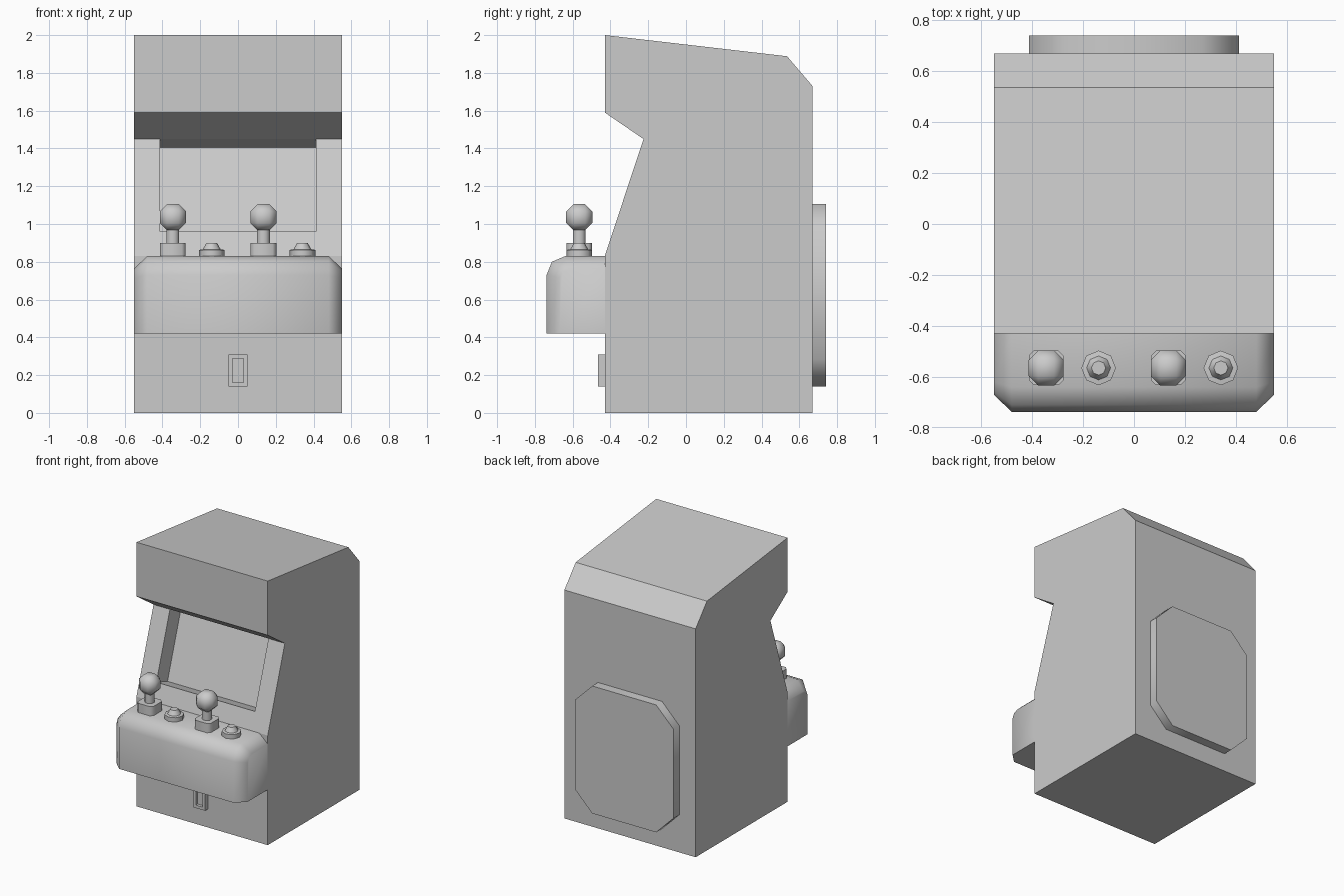
import bpy, bmesh
from math import cos, sin, pi, radians

if "Cube" in bpy.data.objects:
    bpy.data.objects.remove(bpy.data.objects["Cube"])


def finish(bm, name, smooth=False):
    bmesh.ops.recalc_face_normals(bm, faces=bm.faces)
    me = bpy.data.meshes.new(name)
    bm.to_mesh(me)
    bm.free()
    ob = bpy.data.objects.new(name, me)
    bpy.context.collection.objects.link(ob)
    if smooth:
        bpy.ops.object.select_all(action='DESELECT')
        bpy.context.view_layer.objects.active = ob
        ob.select_set(True)
        bpy.ops.object.shade_smooth_by_angle(angle=radians(50))
    return ob


def loft(name, rings, smooth=False):
    """Skin a list of equal-length closed rings and cap both ends."""
    bm = bmesh.new()
    vs = [[bm.verts.new(p) for p in r] for r in rings]
    for a, b in zip(vs, vs[1:]):
        for i in range(len(a)):
            j = (i + 1) % len(a)
            bm.faces.new((a[i], a[j], b[j], b[i]))
    bm.faces.new(vs[0])
    bm.faces.new(vs[-1])
    return finish(bm, name, smooth)


def lathe(name, x, y, profile, sides=8, turn=0.0):
    ang = [turn + 2 * pi * i / sides for i in range(sides)]
    return loft(name, [[(x + r * cos(a), y + r * sin(a), z) for a in ang]
                       for r, z in profile], True)


def chamfered(cx, cy, hx, hy, c):
    """Rectangle outline with cut corners."""
    pts = [(hx, c - hy), (hx, hy - c), (hx - c, hy), (c - hx, hy)]
    return [(cx + s * u, cy + s * v) for s in (1, -1) for u, v in pts]


# cabinet: side profile (y, z), with the screen recessed into the sloped front
W, S = 0.55, 0.413
prof = [(-0.43, 0), (0.67, 0), (0.67, 1.73), (0.535, 1.888), (-0.43, 2.0),
        (-0.43, 1.59), (-0.225, 1.45), (-0.43, 0.83)]
bm = bmesh.new()
L = [bm.verts.new((-W, y, z)) for y, z in prof]
R = [bm.verts.new((W, y, z)) for y, z in prof]
rec = [(-0.225, 1.45), (-0.387, 0.96), (-0.254, 0.916), (-0.092, 1.406)]
l = [bm.verts.new((-S, y, z)) for y, z in rec]
r = [bm.verts.new((S, y, z)) for y, z in rec]
bm.faces.new(L)
bm.faces.new(R)
for i in (0, 1, 2, 3, 4, 7):
    j = (i + 1) % 8
    bm.faces.new((L[i], L[j], R[j], R[i]))
bm.faces.new((L[5], L[6], l[0], r[0], R[6], R[5]))
bm.faces.new((L[6], L[7], R[7], R[6], r[0], r[1], l[1], l[0]))
for i in (1, 2, 3):
    j = (i + 1) % 4
    bm.faces.new((l[i], l[j], r[j], r[i]))
bm.faces.new(l)
bm.faces.new(r)
finish(bm, "cabinet")

# control panel: rounded front, cut-off ends
full = [(-0.43, 0.42), (-0.738, 0.42), (-0.738, 0.73), (-0.71, 0.80),
        (-0.64, 0.83), (-0.43, 0.83)]
end = [(-0.43, 0.42), (-0.67, 0.42), (-0.67, 0.715), (-0.655, 0.75),
       (-0.62, 0.765), (-0.43, 0.765)]
loft("control_panel", [[(x, y, z) for y, z in p] for x, p in
                       ((-W, end), (-0.48, full), (0.48, full), (W, end))], True)

# joysticks and buttons, one pair per player
Y = -0.565
for n, x in enumerate((-0.345, 0.135), 1):
    base = chamfered(x, Y, 0.068, 0.068, 0.02)
    loft(f"joystick_base_{n}", [[(u, v, z) for u, v in base] for z in (0.83, 0.90)], True)
    lathe(f"joystick_shaft_{n}", x, Y, [(0.036, 0.89), (0.036, 0.99)], turn=pi / 8)
    bm = bmesh.new()
    bmesh.ops.create_cube(bm, size=0.138)
    bmesh.ops.bevel(bm, geom=bm.edges[:], offset=0.038, segments=1, affect='EDGES')
    bmesh.ops.translate(bm, verts=bm.verts, vec=(x, Y, 1.036))
    finish(bm, f"joystick_ball_{n}", True)
    bx = x + 0.206
    lathe(f"button_{n}", bx, Y, [(0.068, 0.83), (0.068, 0.863), (0.047, 0.866),
                                 (0.028, 0.90)])

# coin plate with sunken slot
bm = bmesh.new()
bmesh.ops.create_cube(bm, size=1)
for v in bm.verts:
    v.co = (v.co.x * 0.10, -0.4475 + v.co.y * 0.035, 0.225 + v.co.z * 0.17)
front = min(bm.faces, key=lambda f: f.calc_center_median().y)
bmesh.ops.inset_region(bm, faces=[front], thickness=0.031)
slot = bmesh.ops.extrude_discrete_faces(bm, faces=[front])["faces"][0]
bmesh.ops.translate(bm, verts=slot.verts, vec=(0, 0.022, 0))
finish(bm, "coin_plate")

# rear service hatch
hatch = chamfered(0, 0.6225, S, 0.4825, 0.145)
loft("rear_hatch", [[(u, y, v) for u, v in hatch] for y in (0.67, 0.74)], True)
